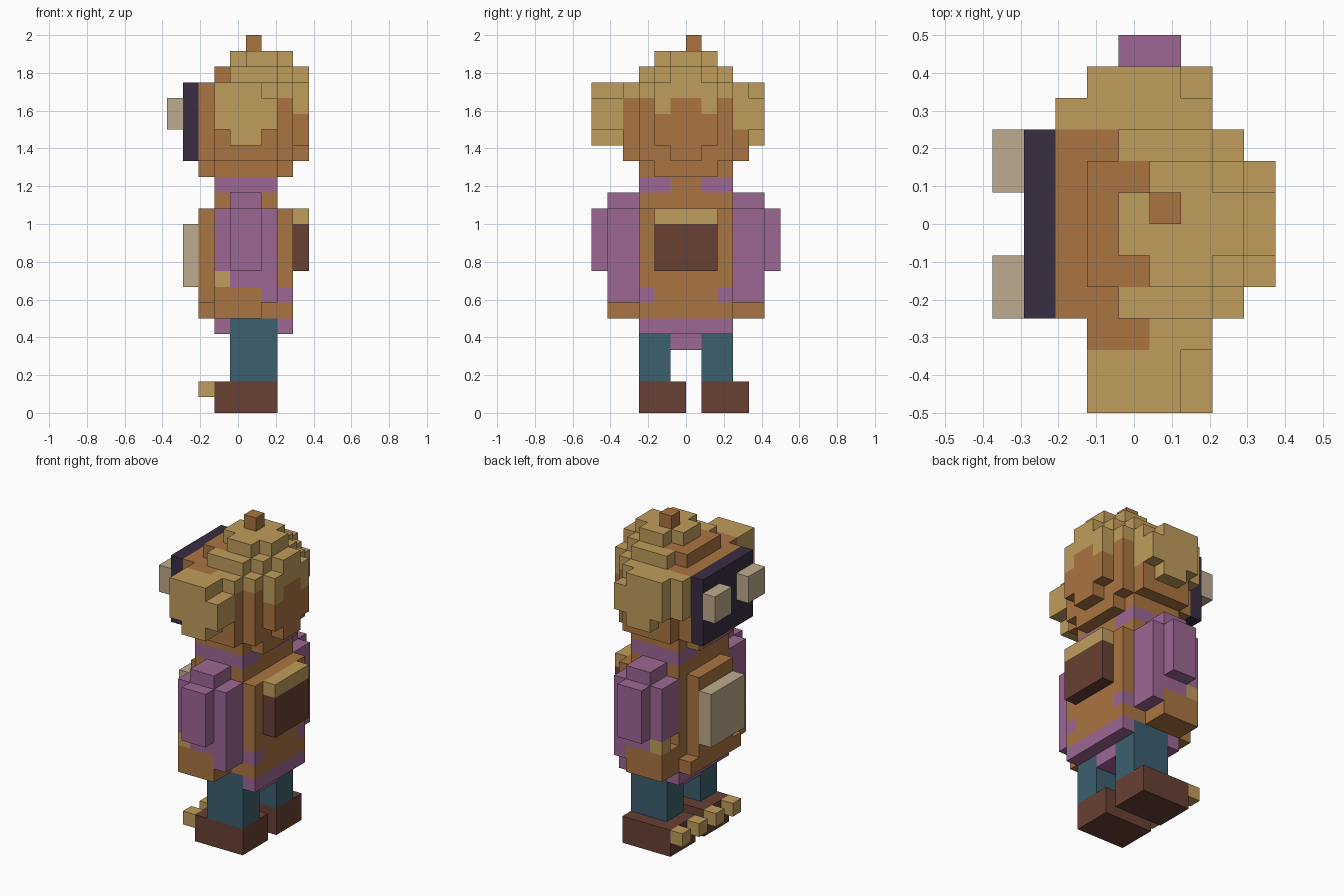
import bpy, bmesh

if "Cube" in bpy.data.objects:
    bpy.data.objects.remove(bpy.data.objects["Cube"], do_unlink=True)

U = 1 / 12                      # size of one block
ORIGIN = (-0.375, -0.5, 0.0)    # corner of the block grid


def linear(c):
    c /= 255
    return c / 12.92 if c <= 0.04045 else ((c + 0.055) / 1.055) ** 2.4


PALETTE = {
    "tan": (192, 157, 92), "copper": (171, 117, 65), "mauve": (157, 103, 148),
    "teal": (60, 96, 111), "brown": (104, 64, 51), "dark_violet": (59, 45, 66),
    "beige": (190, 171, 142),
}
MATS = {}
for mat_name, rgb in PALETTE.items():
    m = bpy.data.materials.new(mat_name)
    m.use_nodes = True
    col = tuple(linear(c) for c in rgb) + (1.0,)
    m.diffuse_color = col
    bsdf = m.node_tree.nodes["Principled BSDF"]
    bsdf.inputs["Base Color"].default_value = col
    bsdf.inputs["Roughness"].default_value = 0.8
    MATS[mat_name] = m

# Block face: direction and its four corners
FACES = [
    ((1, 0, 0), [(1, 0, 0), (1, 1, 0), (1, 1, 1), (1, 0, 1)]),
    ((-1, 0, 0), [(0, 0, 0), (0, 0, 1), (0, 1, 1), (0, 1, 0)]),
    ((0, 1, 0), [(0, 1, 0), (0, 1, 1), (1, 1, 1), (1, 1, 0)]),
    ((0, -1, 0), [(0, 0, 0), (1, 0, 0), (1, 0, 1), (0, 0, 1)]),
    ((0, 0, 1), [(0, 0, 1), (1, 0, 1), (1, 1, 1), (0, 1, 1)]),
    ((0, 0, -1), [(0, 0, 0), (0, 1, 0), (1, 1, 0), (1, 0, 0)]),
]


def part(name, boxes, mirror=False):
    """Union of block ranges (x, y, z inclusive, colour); later ranges recolour."""
    cells = {}
    for (i0, i1), (j0, j1), (k0, k1), colour in boxes:
        for i in range(i0, i1 + 1):
            for j in range(j0, j1 + 1):
                for k in range(k0, k1 + 1):
                    cells[(i, 11 - j if mirror else j, k)] = colour
    used = sorted(set(cells.values()))
    bm = bmesh.new()
    verts = {}
    for cell, colour in cells.items():
        for d, corners in FACES:
            if tuple(a + b for a, b in zip(cell, d)) in cells:
                continue
            ring = []
            for c in corners:
                p = tuple(a + b for a, b in zip(cell, c))
                if p not in verts:
                    verts[p] = bm.verts.new([o + U * a for o, a in zip(ORIGIN, p)])
                ring.append(verts[p])
            bm.faces.new(ring).material_index = used.index(colour)
    # Merge flat areas of one colour
    bmesh.ops.dissolve_limit(bm, angle_limit=0.01, verts=bm.verts[:],
                             edges=bm.edges[:], delimit={'MATERIAL'})
    mesh = bpy.data.meshes.new(name)
    bm.to_mesh(mesh)
    bm.free()
    for u in used:
        mesh.materials.append(MATS[u])
    obj = bpy.data.objects.new(name, mesh)
    bpy.context.collection.objects.link(obj)
    return obj


# Boots, toes and legs
for side, j in (("left", 3), ("right", 7)):
    part(side + "_boot", [((3, 6), (j, j + 2), (0, 1), "brown")])
    part(side + "_leg", [((4, 6), (j, j + 1), (2, 5), "teal")])
    for n in (0, 2):
        part(f"{side}_toe_{n // 2 + 1}", [((2, 2), (j + n, j + n), (1, 1), "tan")])

# Shirt hem around and between the legs
part("shirt_hem", [
    ((3, 3), (3, 8), (5, 5), "mauve"),
    ((7, 7), (3, 8), (5, 5), "mauve"),
    ((4, 6), (5, 6), (4, 5), "mauve"),
])

# Torso with belly bulge and collar
part("torso", [
    ((3, 7), (3, 8), (6, 12), "copper"),
    ((2, 2), (3, 8), (6, 6), "copper"),
    ((2, 2), (4, 7), (7, 12), "copper"),
    ((3, 6), (3, 8), (13, 13), "copper"),
    ((7, 7), (3, 3), (7, 7), "mauve"),
    ((7, 7), (8, 8), (7, 7), "mauve"),
])
part("collar", [
    ((3, 6), (3, 8), (14, 14), "mauve"),
    ((3, 6), (5, 6), (14, 14), "copper"),
])
part("belly_plate", [((1, 1), (4, 7), (8, 11), "beige")])
part("backpack", [
    ((8, 8), (4, 7), (9, 11), "brown"),
    ((8, 8), (4, 7), (12, 12), "tan"),
])

# Arms with hand and thumb
for side, flip in (("left", False), ("right", True)):
    part(side + "_sleeve", [
        ((3, 6), (1, 2), (9, 12), "mauve"),
        ((4, 6), (1, 2), (8, 8), "mauve"),
        ((6, 6), (1, 2), (7, 7), "mauve"),
        ((4, 5), (1, 2), (13, 13), "mauve"),
        ((4, 5), (0, 0), (9, 12), "mauve"),
    ], flip)
    part(side + "_hand", [((3, 5), (1, 2), (6, 7), "copper")], flip)
    part(side + "_thumb", [((3, 3), (1, 1), (8, 8), "tan")], flip)

# Rounded head, copper face below a tan cap
part("head", [
    ((3, 6), (3, 8), (15, 15), "copper"),
    ((2, 7), (4, 7), (15, 15), "copper"),
    ((2, 7), (3, 8), (16, 20), "copper"),
    ((4, 7), (3, 8), (20, 20), "tan"),
    ((3, 6), (2, 2), (16, 20), "copper"),
    ((5, 6), (2, 2), (20, 20), "tan"),
    ((3, 6), (9, 9), (16, 17), "copper"),
    ((2, 6), (9, 9), (18, 20), "tan"),
    ((8, 8), (5, 6), (16, 19), "copper"),
    ((8, 8), (4, 7), (17, 18), "copper"),
    ((8, 8), (4, 4), (19, 20), "tan"),
    ((8, 8), (7, 7), (19, 20), "tan"),
    ((8, 8), (5, 6), (20, 21), "tan"),
    ((4, 6), (3, 8), (21, 21), "tan"),
    ((5, 7), (4, 7), (21, 21), "tan"),
    ((3, 4), (4, 7), (21, 21), "copper"),
    ((4, 7), (5, 6), (22, 22), "tan"),
    ((5, 6), (4, 7), (22, 22), "tan"),
])
part("cap_knob", [((5, 5), (6, 6), (23, 23), "copper")])

# Ears, one longer than the other
for side, j0, j1 in (("left", 0, 1), ("right", 10, 10)):
    part(side + "_ear", [
        ((4, 5), (j0, j1), (17, 17), "tan"),
        ((3, 6), (j0, j1), (18, 19), "tan"),
        ((3, 5), (j0, j1), (20, 20), "tan"),
    ])

# Face plate and eyes
part("face_plate", [((1, 1), (3, 8), (16, 20), "dark_violet")])
part("left_eye", [((0, 0), (3, 4), (18, 19), "beige")])
part("right_eye", [((0, 0), (7, 8), (18, 19), "beige")])
